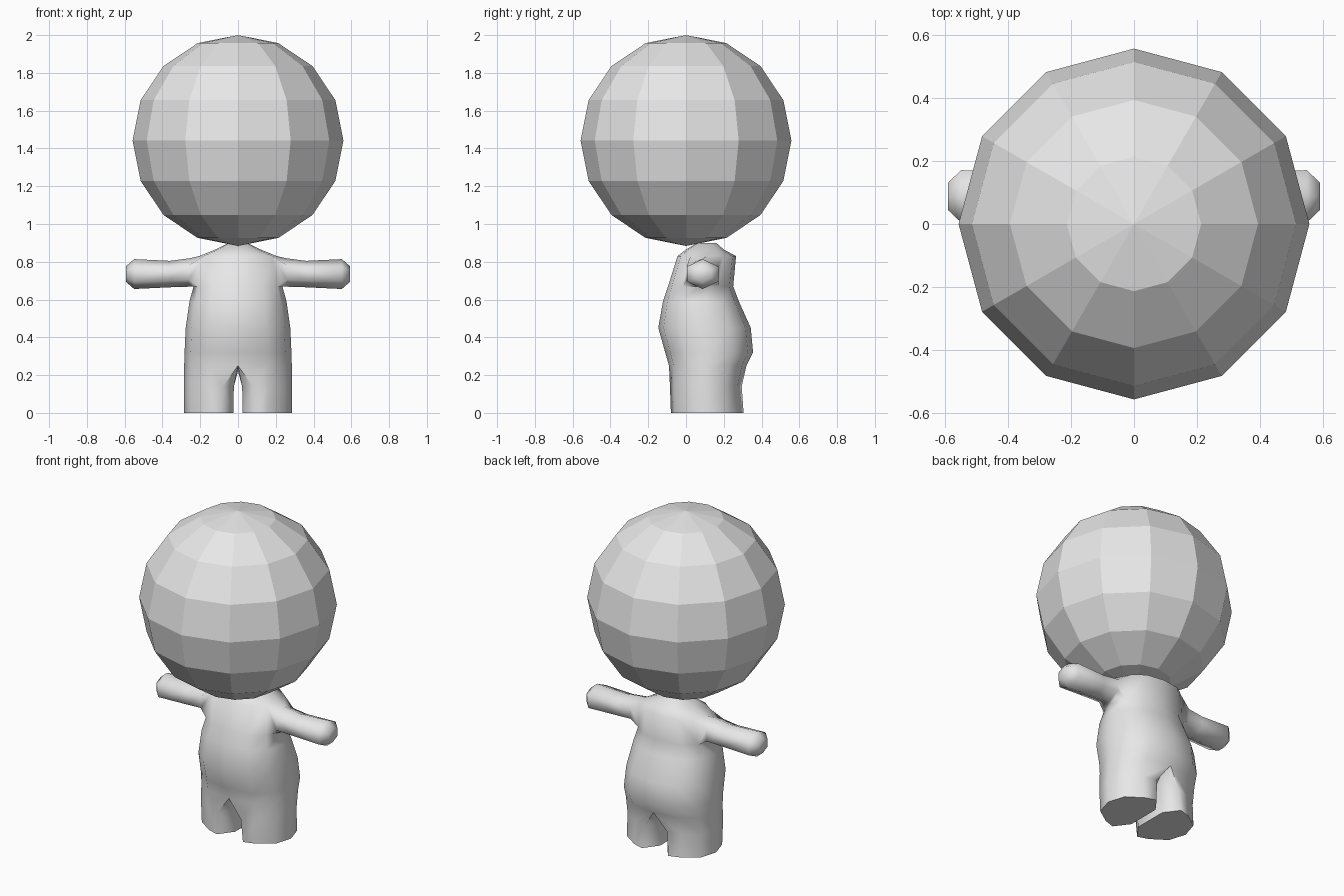
import bpy, bmesh, math

if "Cube" in bpy.data.objects:
    bpy.data.objects.remove(bpy.data.objects["Cube"])

grey = bpy.data.materials.new("plain grey")
grey.diffuse_color = (0.8, 0.8, 0.8, 1)
grey.use_nodes = True
grey.node_tree.nodes["Principled BSDF"].inputs["Base Color"].default_value = grey.diffuse_color


def power(v, p=0.85):
    return math.copysign(abs(v) ** p, v)


def bridge(bm, a, b, skip=()):
    """Join two closed loops with quads, leaving out faces on the centre plane."""
    n = len(a)
    for i in range(n):
        j = (i + 1) % n
        quad = (a[i], a[j], b[j], b[i])
        if i not in skip and any(v.co.x > 1e-4 for v in quad):
            bm.faces.new(quad)


# Head: flat-shaded sphere
bpy.ops.mesh.primitive_uv_sphere_add(segments=12, ring_count=8, radius=0.558,
                                     location=(0, 0, 1.442))
head = bpy.context.object
head.name = "head"
head.data.materials.append(grey)

# Body half: height, half width, front y, back y, gap between legs
sections = [
    (0.00, 0.285, -0.08, 0.305, 0.025),
    (0.14, 0.287, -0.085, 0.295, 0.022),
    (0.25, 0.285, -0.09, 0.32, 0),
    (0.32, 0.283, -0.11, 0.355, 0),
    (0.45, 0.277, -0.147, 0.343, 0),
    (0.59, 0.257, -0.122, 0.28, 0),
    (0.67, 0.235, -0.095, 0.25, 0),
    (0.83, 0.205, -0.045, 0.265, 0),
    (0.865, 0.12, 0.0, 0.2, 0),
    (0.90, 0.05, 0.06, 0.16, 0),
]
ARM_LOW = 6
bm = bmesh.new()
rings = []
for n, (z, w, front, back, gap) in enumerate(sections):
    mid, half = (front + back) / 2, (back - front) / 2
    ring = []
    for k in range(7):
        a = math.radians(-90 + 30 * k)
        x = w * power(max(math.cos(a), 0)) if 0 < k < 6 else gap * 3.6
        ring.append(bm.verts.new((x, mid + half * power(math.sin(a)), z)))
    for s in (0.55, -0.55):
        ring.append(bm.verts.new((gap, mid + s * half, z - (0.03 if n == 2 else 0))))
    rings.append(ring)

for n in range(len(rings) - 1):
    bridge(bm, rings[n], rings[n + 1], (2, 3) if n == ARM_LOW else ())
bm.faces.new(rings[0])
bm.faces.new(rings[-1][:7])

# Arm grown out of the shoulder opening: x, centre z, y radius, z radius
low, high = rings[ARM_LOW], rings[ARM_LOW + 1]
loop = [low[3], low[4], high[4], high[3], high[2], low[2]]
for x, zc, ry, rz in [(0.26, 0.743, 0.096, 0.075), (0.36, 0.735, 0.092, 0.070),
                      (0.55, 0.735, 0.096, 0.079), (0.592, 0.735, 0.05, 0.042)]:
    new = []
    for k in range(6):
        a = math.radians(-90 + 60 * k)
        new.append(bm.verts.new((x, 0.088 + ry * math.cos(a), zc + rz * math.sin(a))))
    bridge(bm, loop, new)
    loop = new
bm.faces.new(loop)

bmesh.ops.delete(bm, geom=[v for v in bm.verts if not v.link_faces], context='VERTS')
# Mirror to the other side and close the seam
copy = bmesh.ops.duplicate(bm, geom=bm.verts[:] + bm.edges[:] + bm.faces[:])
for g in copy["geom"]:
    if isinstance(g, bmesh.types.BMVert):
        g.co.x *= -1
bmesh.ops.remove_doubles(bm, verts=bm.verts[:], dist=0.0005)
bmesh.ops.recalc_face_normals(bm, faces=bm.faces[:])
mesh = bpy.data.meshes.new("body")
bm.to_mesh(mesh)
bm.free()
body = bpy.data.objects.new("body", mesh)
bpy.context.collection.objects.link(body)
mesh.materials.append(grey)

# Smooth body with crisp foot soles
bpy.ops.object.select_all(action='DESELECT')
body.select_set(True)
bpy.context.view_layer.objects.active = body
bpy.ops.object.shade_smooth_by_angle(angle=math.radians(75))
